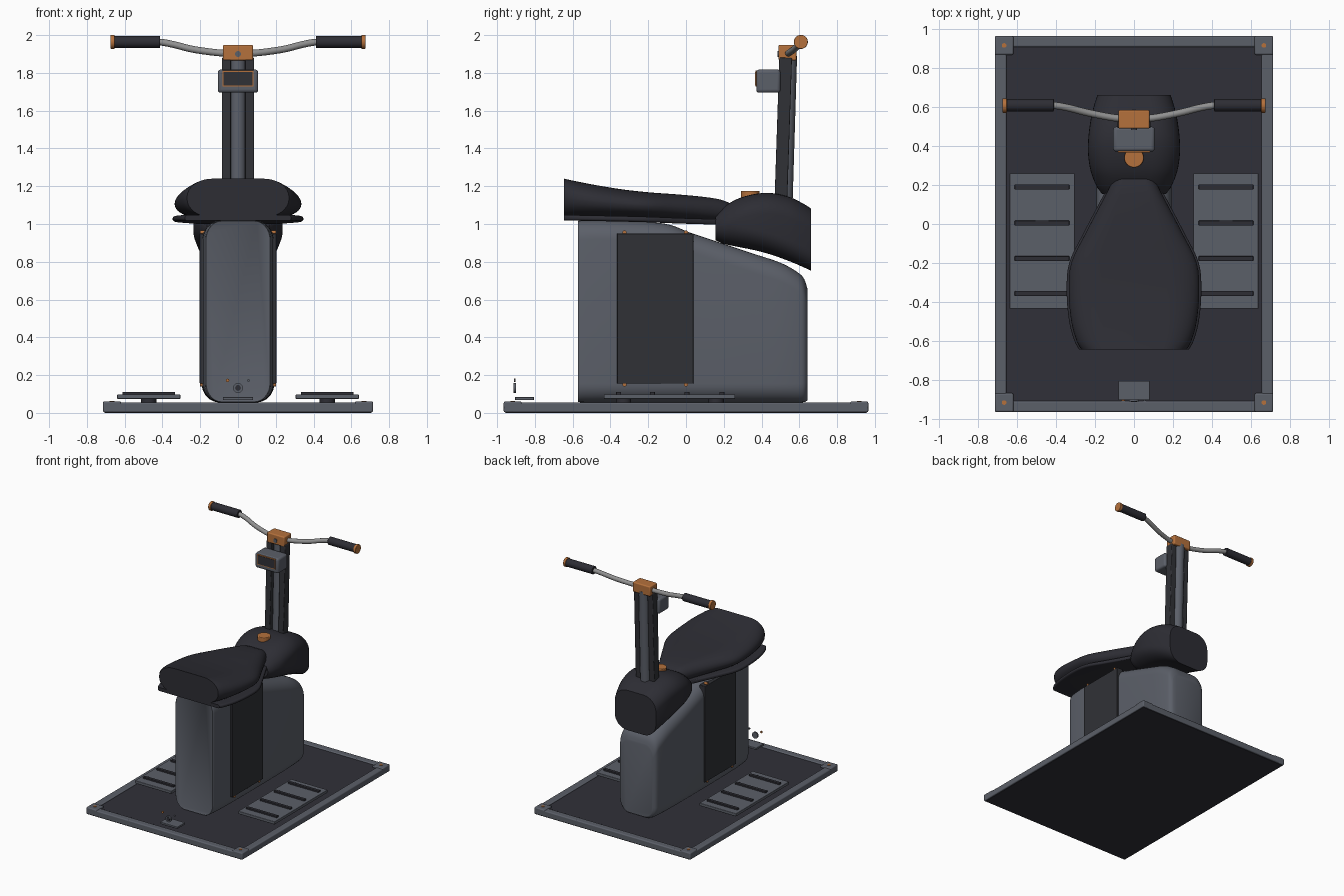
import bpy, bmesh, math
from mathutils import Vector

if "Cube" in bpy.data.objects:
    bpy.data.objects.remove(bpy.data.objects["Cube"])


def material(name, rgb):
    m = bpy.data.materials.new(name)
    m.diffuse_color = (*rgb, 1)
    m.use_nodes = True
    m.node_tree.nodes["Principled BSDF"].inputs["Base Color"].default_value = m.diffuse_color
    return m


GREY = material("body grey", (0.105, 0.115, 0.14))
DARK = material("dark padding", (0.026, 0.026, 0.034))
MAT = material("floor mat", (0.03, 0.03, 0.04))
PANEL = material("panel charcoal", (0.03, 0.031, 0.037))
ORANGE = material("copper orange", (0.46, 0.165, 0.045))
STEEL = material("steel", (0.28, 0.28, 0.28))


def finish(name, bm, mat, bevel=0, angle=40):
    bmesh.ops.recalc_face_normals(bm, faces=bm.faces)
    me = bpy.data.meshes.new(name)
    bm.to_mesh(me)
    bm.free()
    ob = bpy.data.objects.new(name, me)
    bpy.context.collection.objects.link(ob)
    me.materials.append(mat)
    if bevel:
        b = ob.modifiers.new("bevel", "BEVEL")
        b.width, b.segments, b.limit_method = bevel, 3, "ANGLE"
    bpy.ops.object.select_all(action="DESELECT")
    ob.select_set(True)
    bpy.context.view_layer.objects.active = ob
    bpy.ops.object.shade_smooth_by_angle(angle=math.radians(angle))
    return ob


def box(name, lo, hi, mat, bevel=0):
    bm = bmesh.new()
    bmesh.ops.create_cube(bm, size=1)
    for v in bm.verts:
        v.co = [l + (h - l) * (c + 0.5) for l, h, c in zip(lo, hi, v.co)]
    return finish(name, bm, mat, bevel)


def rod(name, a, b, r, mat, bevel=0, seg=32):
    a, b = Vector(a), Vector(b)
    bm = bmesh.new()
    bmesh.ops.create_cone(bm, cap_ends=True, segments=seg, radius1=r, radius2=r, depth=(b - a).length)
    rot = (b - a).to_track_quat("Z", "Y")
    for v in bm.verts:
        v.co = rot @ v.co + (a + b) / 2
    return finish(name, bm, mat, bevel)


def spline(rows, steps=4):
    """Catmull-Rom interpolation of section rows."""
    out = []
    for i in range(len(rows) - 1):
        p = [rows[max(i - 1, 0)], rows[i], rows[i + 1], rows[min(i + 2, len(rows) - 1)]]
        for k in range(steps):
            t = k / steps
            out.append([0.5 * (2 * b + (c - a) * t + (2 * a - 5 * b + 4 * c - d) * t * t
                        + (3 * b - a - 3 * c + d) * t ** 3) for a, b, c, d in zip(*p)])
    return out + [list(rows[-1])]


def loft(name, rows, fx, rz, mat, smooth=True):
    """Rows are (y, half width, bottom, top); fx/rz set the corner rounding."""
    bm = bmesh.new()
    rings = []
    for y, hw, zb, zt in (spline(rows) if smooth else rows):
        rx, r = fx * hw, min(rz, 0.48 * (zt - zb))
        ring = []
        for q, (sx, z) in enumerate([(1, zt - r), (-1, zt - r), (-1, zb + r), (1, zb + r)]):
            for k in range(9):
                a = math.pi / 2 * (q + k / 8)
                ring.append(bm.verts.new((sx * (hw - rx) + rx * math.cos(a), y, z + r * math.sin(a))))
        rings.append(ring)
    n = len(rings[0])
    for r0, r1 in zip(rings, rings[1:]):
        for i in range(n):
            bm.faces.new((r0[i], r0[(i + 1) % n], r1[(i + 1) % n], r1[i]))
    bm.faces.new(rings[0])
    bm.faces.new(rings[-1])
    return finish(name, bm, mat)


# Base: floor mat, frame rails and corner brackets
box("floor_mat", (-0.705, -0.955, 0), (0.705, 0.955, 0.046), MAT)
for s in (-1, 1):
    box("frame_side", (s * 0.685 - 0.03, -0.965, 0.003), (s * 0.685 + 0.03, 0.965, 0.054), GREY, 0.008)
    box("frame_end", (-0.715, s * 0.937 - 0.028, 0.003), (0.715, s * 0.937 + 0.028, 0.054), GREY, 0.008)
    for t in (-1, 1):
        x, y = s * 0.667, t * 0.917
        box("corner_bracket", (x - 0.048, y - 0.048, 0.004), (x + 0.048, y + 0.048, 0.06), GREY, 0.008)
        rod("corner_screw", (x, y, 0.05), (x, y, 0.064), 0.012, ORANGE, seg=16)

# Footboards with grip strips and feet
for s in (-1, 1):
    x = s * 0.4725
    box("footboard", (x - 0.167, -0.435, 0.074), (x + 0.167, 0.26, 0.098), GREY, 0.004)
    for y in (0.19, 0.005, -0.178, -0.357):
        box("grip_strip", (x - 0.14, y - 0.013, 0.095), (x + 0.14, y + 0.013, 0.111), DARK, 0.003)
    for y in (-0.33, 0.16):
        rod("footboard_foot", (x, y, 0.045), (x, y, 0.076), 0.04, DARK)

# Main body
loft("body", [(-0.57, 0.165, 0.06, 1.015), (-0.555, 0.175, 0.056, 1.018), (-0.4, 0.187, 0.055, 1.018),
              (-0.12, 0.192, 0.055, 1.003), (0.02, 0.192, 0.055, 0.955), (0.2, 0.192, 0.055, 0.895),
              (0.35, 0.19, 0.055, 0.845), (0.5, 0.185, 0.055, 0.795), (0.59, 0.175, 0.055, 0.745),
              (0.625, 0.165, 0.057, 0.71), (0.642, 0.145, 0.065, 0.66)], 0.5, 0.1, GREY)

# Side panels and their screws
for s in (-1, 1):
    x0, x1 = sorted((s * 0.15, s * 0.203))
    box("side_panel", (x0, -0.365, 0.155), (x1, 0.04, 0.95), PANEL, 0.004)
    for y in (-0.325, 0.0):
        for z in (0.15, 0.955):
            rod("panel_screw", (s * 0.17, y, z), (s * 0.2, y, z), 0.011, ORANGE, seg=16)

# Tank-shaped cover behind the seat
loft("tank_cover", [(0.155, 0.165, 0.915, 1.05), (0.2, 0.195, 0.895, 1.09), (0.27, 0.222, 0.88, 1.132),
                    (0.36, 0.236, 0.862, 1.158), (0.45, 0.234, 0.838, 1.164), (0.55, 0.22, 0.802, 1.142),
                    (0.62, 0.202, 0.772, 1.108), (0.662, 0.188, 0.753, 1.082)], 0.6, 0.11, DARK)

# Seat cushion and seat pan
seat = [(-0.645, 0.27, 1.035, 1.24), (-0.6, 0.295, 1.035, 1.23), (-0.5, 0.322, 1.033, 1.21),
        (-0.35, 0.335, 1.03, 1.185), (-0.2, 0.322, 1.026, 1.168), (-0.05, 0.25, 1.02, 1.157),
        (0.08, 0.182, 1.016, 1.145), (0.18, 0.13, 1.014, 1.13), (0.245, 0.1, 1.015, 1.105)]
loft("seat_cushion", seat, 0.5, 0.1, DARK)
loft("seat_pan", [(y, hw + 0.011, zb - 0.017, zb + 0.012) for y, hw, zb, zt in seat], 0.05, 0.012, DARK)

# Adjuster knob
rod("adjuster_knob", (0, 0.34, 1.12), (0, 0.34, 1.176), 0.05, ORANGE, 0.005)

# Steering column: central tube with two side rails
rod("column_tube", (0, 0.522, 1.1), (0, 0.546, 1.89), 0.042, GREY)
tilt = math.atan2(0.026, 0.78)
for s in (-1, 1):
    rail = box("column_rail", (s * 0.062 - 0.024, -0.045, -0.39), (s * 0.062 + 0.024, 0.022, 0.39), PANEL, 0.006)
    rail.location = (0, 0.526, 1.49)
    rail.rotation_euler.x = -tilt

# Handlebar clamp, bar, grips and end caps
box("bar_clamp", (-0.08, 0.49, 1.866), (0.08, 0.585, 1.948), ORANGE, 0.008)
cu = bpy.data.curves.new("handlebar", "CURVE")
cu.dimensions, cu.bevel_depth, cu.bevel_resolution = "3D", 0.018, 4
half = [(0.0, 0.54, 1.903), (0.1, 0.545, 1.906), (0.24, 0.572, 1.925), (0.34, 0.597, 1.95),
        (0.43, 0.61, 1.964), (0.6, 0.61, 1.964)]
path = [(-x, y, z) for x, y, z in half[:0:-1]] + half
path = spline(path, 5)
sp = cu.splines.new("POLY")
sp.points.add(len(path) - 1)
for p, c in zip(sp.points, path):
    p.co = (*c, 1)
bar = bpy.data.objects.new("handlebar", cu)
bpy.context.collection.objects.link(bar)
cu.materials.append(STEEL)
bpy.ops.object.select_all(action="DESELECT")
bar.select_set(True)
bpy.context.view_layer.objects.active = bar
bpy.ops.object.convert(target="MESH")
bpy.ops.object.shade_smooth_by_angle(angle=math.radians(40))
for s in (-1, 1):
    rod("grip", (s * 0.412, 0.61, 1.964), (s * 0.656, 0.61, 1.964), 0.032, DARK, 0.004)
    rod("grip_cap", (s * 0.653, 0.608, 1.964), (s * 0.675, 0.608, 1.964), 0.037, ORANGE, 0.004)

# Display with copper screen border and mount
box("display_case", (-0.107, 0.372, 1.695), (0.107, 0.5, 1.818), GREY, 0.016)
box("screen_border", (-0.083, 0.368, 1.728), (0.083, 0.376, 1.812), ORANGE)
box("screen", (-0.077, 0.366, 1.734), (0.077, 0.374, 1.806), PANEL)
box("display_mount", (-0.03, 0.48, 1.72), (0.03, 0.53, 1.79), GREY)
rod("clamp_bolt", (0, 0.484, 1.9), (0, 0.5, 1.9), 0.016, GREY, seg=16)

# Power socket, indicator lights and plate at the front
box("socket_plate", (-0.08, -0.905, 0.068), (0.08, -0.805, 0.084), GREY, 0.003)
rod("socket_ring", (0, -0.912, 0.132), (0, -0.9, 0.132), 0.026, GREY)
rod("socket_core", (0, -0.914, 0.132), (0, -0.905, 0.132), 0.015, DARK)
rod("light_left", (-0.055, -0.91, 0.172), (-0.055, -0.902, 0.172), 0.009, ORANGE, seg=16)
rod("light_right", (0.055, -0.91, 0.172), (0.055, -0.902, 0.172), 0.007, GREY, seg=16)
